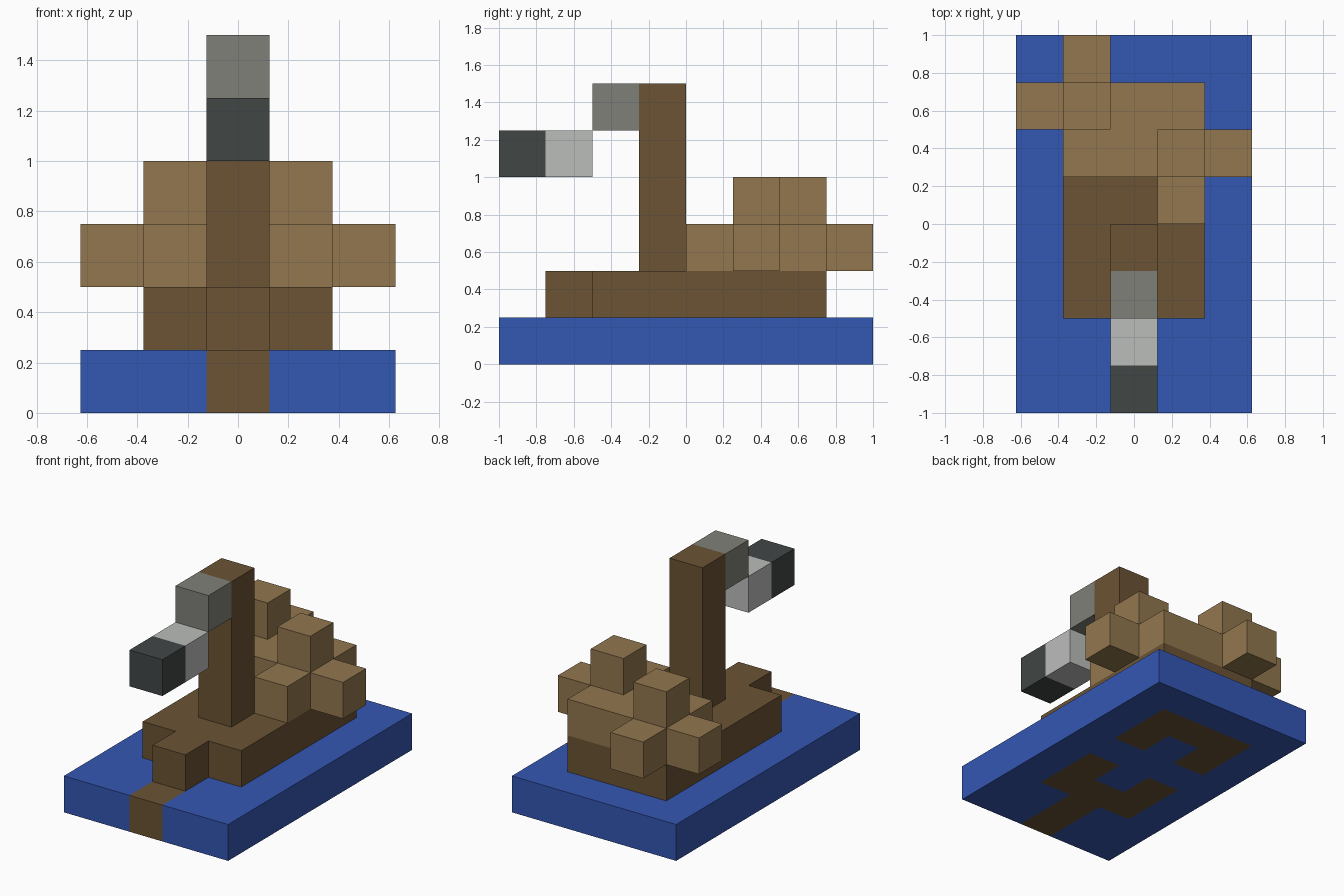
import bpy
import bmesh
from mathutils import Vector
from itertools import product

cube = bpy.data.objects.get("Cube")
if cube:
    bpy.data.objects.remove(cube, do_unlink=True)

UNIT = 0.25
ORIGIN = Vector((-0.625, -1.0, 0.0))


def material(name, *rgb):
    linear = [((c / 255 + 0.055) / 1.055) ** 2.4 for c in rgb] + [1.0]
    mat = bpy.data.materials.new(name)
    mat.use_nodes = True
    mat.diffuse_color = linear
    bsdf = next(n for n in mat.node_tree.nodes if n.type == 'BSDF_PRINCIPLED')
    bsdf.inputs["Base Color"].default_value = linear
    return mat


blue = material("water blue", 52, 87, 179)
brown = material("dark brown", 107, 83, 52)
tan = material("light brown", 146, 119, 78)
grey = material("warm grey", 128, 128, 121)
pale = material("pale grey", 187, 189, 187)
dark = material("charcoal", 65, 71, 70)


def box(xs, ys, zs):
    """Grid cells of a block; each argument is a cell number or a (first, last) pair."""
    spans = [(s, s) if isinstance(s, int) else s for s in (xs, ys, zs)]
    return set(product(*(range(a, b + 1) for a, b in spans)))


# Each foot pattern set into the base has two mirrored sides and a middle
front_inlay = box(1, (2, 3), 0) | box(3, (2, 3), 0) | box(2, (0, 2), 0)
back_inlay = box(1, (5, 6), 0) | box(3, (5, 6), 0) | box(2, 6, 0)

parts = {
    "base_plate": (blue, box((0, 4), (0, 7), 0) - front_inlay - back_inlay),
    "front_inlay": (brown, front_inlay),
    "back_inlay": (brown, back_inlay),
    # Lower body with its projecting front block
    "lower_body": (brown, box((1, 3), (2, 6), 1) | box(2, 1, 1)),
    "neck": (brown, box(2, 3, (2, 5))),
    # Raised back, side block and tufts
    "upper_body": (tan, box((1, 3), (5, 6), 2) | box(3, 4, 2)),
    "left_tuft": (tan, box(3, 5, 3) | box(4, 5, 2)),
    "right_tuft": (tan, box(1, 6, 3) | box(0, 6, 2)),
    "tail": (tan, box(1, 7, 2)),
    # Stepped head
    "head": (grey, box(2, 2, 5)),
    "muzzle": (pale, box(2, 1, 4)),
    "nose": (dark, box(2, 0, 4)),
}
solid = set().union(*(cells for _, cells in parts.values()))


def build(name, mat, cells):
    """Join a part's blocks, leaving out faces buried against other blocks."""
    bm = bmesh.new()
    for cell in sorted(cells):
        for axis, side in product(range(3), (0, 1)):
            near = list(cell)
            near[axis] += 2 * side - 1
            if tuple(near) in solid:
                continue
            u, v = Vector((0, 0, 0)), Vector((0, 0, 0))
            u[(axis + 1) % 3] = v[(axis + 2) % 3] = 1
            start = Vector(cell)
            start[axis] += side
            ring = [start, start + u, start + u + v, start + v]
            if not side:
                ring.reverse()
            bm.faces.new([bm.verts.new(ORIGIN + p * UNIT) for p in ring])
    bmesh.ops.remove_doubles(bm, verts=bm.verts, dist=0.001)
    mesh = bpy.data.meshes.new(name)
    bm.to_mesh(mesh)
    bm.free()
    mesh.materials.append(mat)
    bpy.context.collection.objects.link(bpy.data.objects.new(name, mesh))


for part_name, (mat, cells) in parts.items():
    build(part_name, mat, cells)
